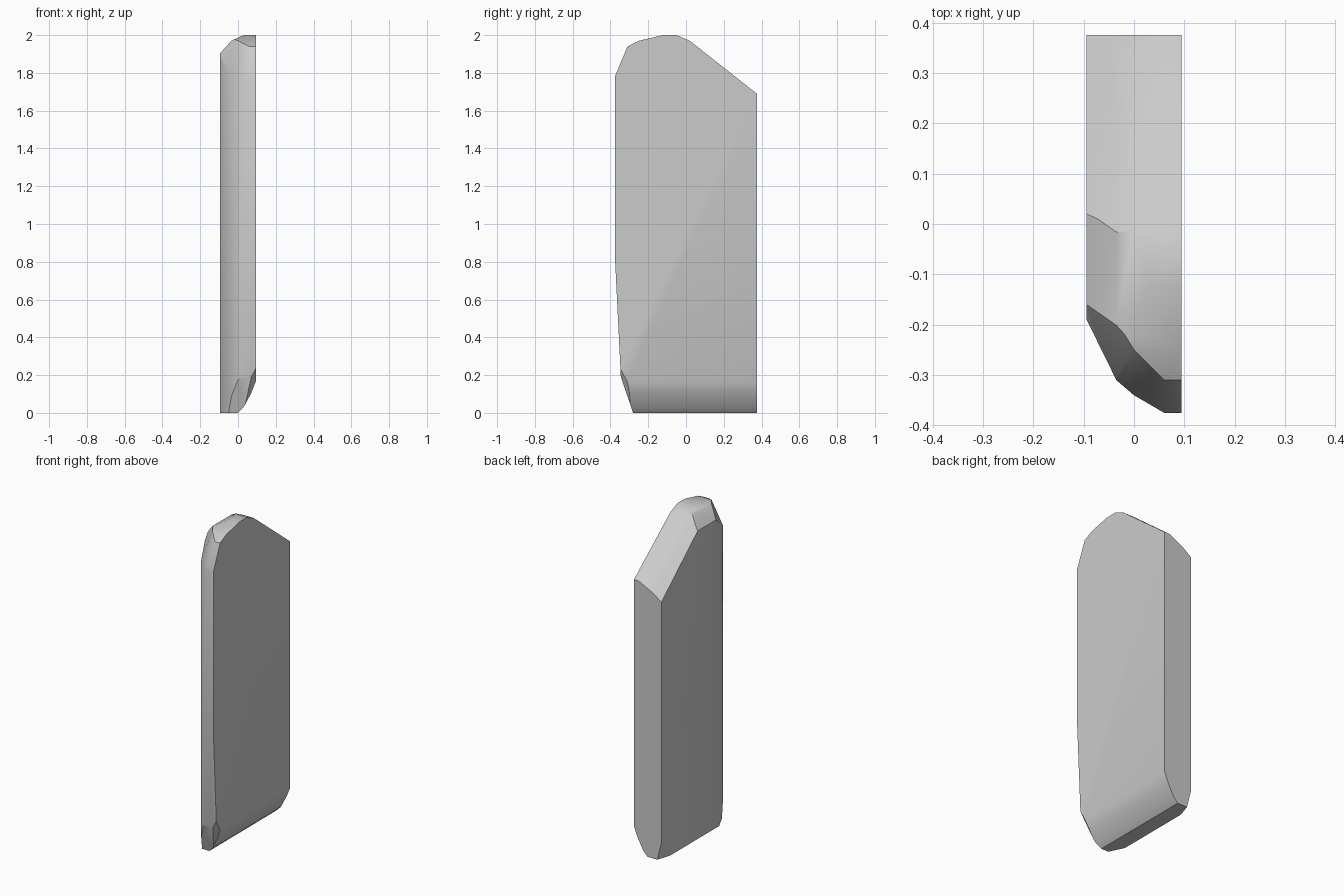
import bpy
import bmesh
from mathutils import Vector

old = bpy.data.objects.get("Cube")
if old:
    bpy.data.objects.remove(old, do_unlink=True)

CENTRE = Vector((0, 0, 1))
WIDTH, DEPTH = 0.094, 0.375


def slice_off(bm, a, b, c):
    """Cut along the plane through three points, drop the outside and cap it."""
    a, b, c = Vector(a), Vector(b), Vector(c)
    normal = (b - a).cross(c - a).normalized()
    if normal.dot(CENTRE - a) > 0:
        normal.negate()
    geometry = bm.verts[:] + bm.edges[:] + bm.faces[:]
    bmesh.ops.bisect_plane(bm, geom=geometry, dist=1e-5, plane_co=a,
                           plane_no=normal, clear_outer=True)
    rim = [e for e in bm.edges if e.is_boundary]
    if rim:
        bmesh.ops.holes_fill(bm, edges=rim, sides=0)


def slice_chain(bm, points, lift):
    """Cut along each segment of a flat profile, straight through the slab."""
    for p, q in zip(points, points[1:]):
        slice_off(bm, lift(*p, 0), lift(*q, 0), lift(*p, 1))


def plan(x, y, t):
    return (x, y, t)


def side(y, z, t):
    return (t, y, z)


def front(x, z, t):
    return (x, t, z)


# Plain slab
bm = bmesh.new()
bmesh.ops.create_cube(bm, size=1)
bmesh.ops.scale(bm, vec=(2 * WIDTH, 2 * DEPTH, 2), verts=bm.verts)
bmesh.ops.translate(bm, vec=CENTRE, verts=bm.verts)

# Rounded front edge
slice_chain(bm, [(.06, -DEPTH), (0, -.34), (-.035, -.31), (-WIDTH, -.19)], plan)
# Toe taper, rounded nose and long back slope
slice_chain(bm, [(-.28, 0), (-.345, .19), (-DEPTH, .8)], side)
slice_chain(bm, [(-DEPTH, 1.785), (-.31, 1.94), (-.25, 1.97), (-.12, 2)], side)
slice_chain(bm, [(-.05, 2), (.02, 1.97), (DEPTH, 1.69)], side)
# Rounded foot and top shoulder
slice_chain(bm, [(0, 0), (.03, .03), (.07, .105), (WIDTH, .165)], front)
slice_chain(bm, [(.03, 2), (-.035, 1.97), (-WIDTH, 1.905)], front)

# Bevel beside the back slope
slice_off(bm, (-.038, DEPTH, 1.64), (-WIDTH, DEPTH, 1.6), (-WIDTH, .02, 1.905))
slice_off(bm, (.06, DEPTH, 1.69), (-.038, DEPTH, 1.64), (-.038, 0, 1.955))
# Nose facets
slice_off(bm, (0, -.25, 1.97), (-WIDTH, -.16, 1.905), (-.035, -.31, 1.8))
slice_off(bm, (0, -.25, 1.97), (.06, -.31, 1.94), (0, -.34, 1.79))
# Lower corner facets
slice_off(bm, (WIDTH, -.345, .23), (WIDTH, -.31, .165), (.03, -.29, .02))
slice_off(bm, (-.066, DEPTH, 0), (-WIDTH, DEPTH, .11), (-WIDTH, .29, 0))

bmesh.ops.remove_doubles(bm, verts=bm.verts, dist=1e-4)
bmesh.ops.recalc_face_normals(bm, faces=bm.faces)
mesh = bpy.data.meshes.new("stone_slab")
bm.to_mesh(mesh)
bm.free()

slab = bpy.data.objects.new("stone_slab", mesh)
bpy.context.collection.objects.link(slab)

# Grey stone
grey = bpy.data.materials.new("grey_stone")
grey.use_nodes = True
colour = (.6, .6, .6, 1)
grey.diffuse_color = colour
grey.node_tree.nodes["Principled BSDF"].inputs["Base Color"].default_value = colour
mesh.materials.append(grey)

# Soft shading with crisp main edges
bpy.context.view_layer.objects.active = slab
slab.select_set(True)
bpy.ops.object.shade_smooth_by_angle(angle=.6)
